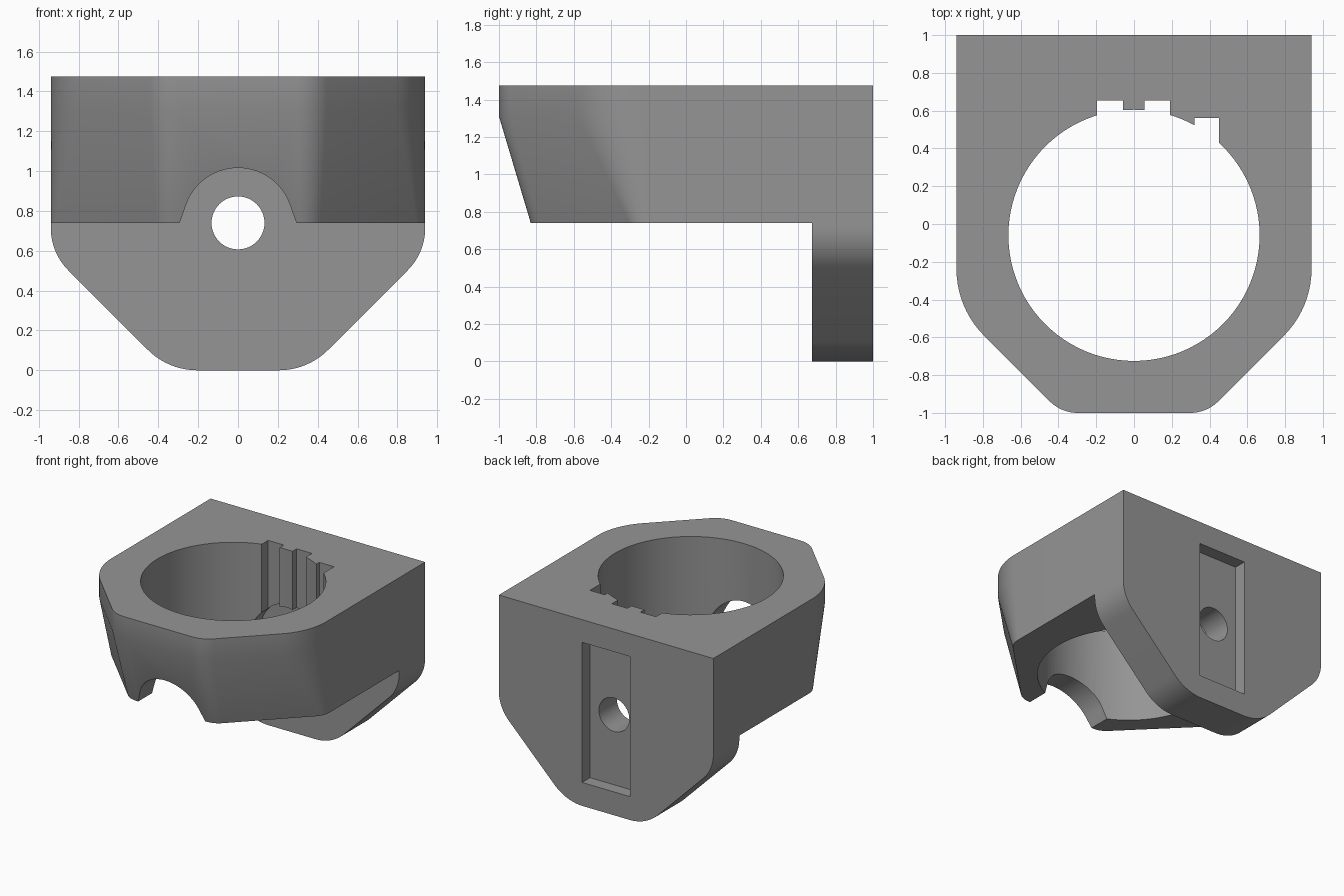
import bpy, bmesh, math
from mathutils import Vector

if "Cube" in bpy.data.objects:
    bpy.data.objects.remove(bpy.data.objects["Cube"])

grey = bpy.data.materials.new("plain grey")
grey.diffuse_color = (0.3, 0.3, 0.3, 1)
grey.use_nodes = True
grey.node_tree.nodes["Principled BSDF"].inputs["Base Color"].default_value = grey.diffuse_color


def rounded(corners, steps=10):
    """Outline with each (x, y, radius) corner rounded by an arc."""
    out, n = [], len(corners)
    for i, (x, y, r) in enumerate(corners):
        p = Vector((x, y))
        if r == 0:
            out.append(p)
            continue
        a = (Vector(corners[i - 1][:2]) - p).normalized()
        b = (Vector(corners[(i + 1) % n][:2]) - p).normalized()
        half = a.angle(b) / 2
        centre = p + (a + b).normalized() * (r / math.sin(half))
        start = p + a * (r / math.tan(half)) - centre
        end = p + b * (r / math.tan(half)) - centre
        total = start.angle(end)
        for k in range(steps + 1):
            t = k / steps
            out.append(centre + (start * math.sin((1 - t) * total)
                                 + end * math.sin(t * total)) / math.sin(total))
    return out


def loft(name, rings):
    """Solid through equal-length rings of 3D points."""
    bm = bmesh.new()
    loops = [[bm.verts.new(p) for p in ring] for ring in rings]
    n = len(loops[0])
    for lo, hi in zip(loops, loops[1:]):
        for i in range(n):
            j = (i + 1) % n
            bm.faces.new((lo[i], lo[j], hi[j], hi[i]))
    bm.faces.new(loops[0])
    bm.faces.new(loops[-1])
    bmesh.ops.recalc_face_normals(bm, faces=bm.faces)
    mesh = bpy.data.meshes.new(name)
    bm.to_mesh(mesh)
    bm.free()
    mesh.materials.append(grey)
    ob = bpy.data.objects.new(name, mesh)
    bpy.context.collection.objects.link(ob)
    return ob


def along_z(name, pts, z0, z1):
    return loft(name, [[(x, y, z) for x, y in pts] for z in (z0, z1)])


def along_y(name, pts, y0, y1):
    return loft(name, [[(x, y, z) for x, z in pts] for y in (y0, y1)])


def rect(x0, x1, y0, y1):
    return [(x0, y0), (x1, y0), (x1, y1), (x0, y1)]


def circle(cx, cy, r, n):
    return [(cx + r * math.cos(math.tau * i / n), cy + r * math.sin(math.tau * i / n))
            for i in range(n)]


def combine(target, tool, operation="DIFFERENCE"):
    tool.hide_render = True
    mod = target.modifiers.new(tool.name, "BOOLEAN")
    mod.operation, mod.solver, mod.object = operation, "EXACT", tool
    bpy.context.view_layer.objects.active = target
    bpy.ops.object.modifier_apply(modifier=mod.name)
    bpy.data.objects.remove(tool)


W, TOP, MID, BACK = 0.94, 1.475, 0.74, 0.675


def collar_outline(front, chamfer, r_side, r_front):
    return rounded([(-W, 1, 0), (-W, W - chamfer, r_side), (-chamfer - front, front, r_front),
                    (chamfer + front, front, r_front), (W, W - chamfer, r_side), (W, 1, 0)])


# Collar block: upright upper band, front tapering inward below it
upper = collar_outline(-1, 1.385, 0.5, 0.21)
lower = collar_outline(-0.83, 1.2, 0.15, 0.15)
bracket = loft("bracket", [[(x, y, z) for x, y in ring]
                           for ring, z in ((lower, MID), (upper, 1.31), (upper, TOP))])

# Main bore, arch under the collar, and three key slots
combine(bracket, along_z("bore", circle(0, -0.06, 0.665, 96), 0.5, 1.7))
arch = [(0.293, MID - 0.2), (0.293, MID)]
arch += [(0.276 * math.cos(math.radians(a)), MID + 0.276 * math.sin(math.radians(a)))
         for a in range(20, 161, 5)]
arch += [(-0.293, MID), (-0.293, MID - 0.2)]
combine(bracket, along_y("arch", arch, -1.2, BACK))
for x0, x1, y1 in ((-0.195, -0.058, 0.655), (0.055, 0.19, 0.655), (0.32, 0.45, 0.56)):
    combine(bracket, along_z("key_slot", rect(x0, x1, 0.2, y1), 0.5, 1.7))

# Back plate hanging below the collar
plate = rounded([(-W, TOP, 0), (-W, 0.59, 0.3), (-0.35, 0, 0.35),
                 (0.35, 0, 0.35), (W, 0.59, 0.3), (W, TOP, 0)])
combine(bracket, along_y("back_plate", plate, BACK, 1), "UNION")

# Pocket and bolt hole in the back plate
combine(bracket, along_y("pocket", rect(-0.21, 0.21, 0.185, 1.295), 0.9, 1.2))
combine(bracket, along_y("bolt_hole", circle(0, MID, 0.133, 48), 0.3, 1.2))

bpy.ops.object.select_all(action="DESELECT")
bracket.select_set(True)
bpy.context.view_layer.objects.active = bracket
bpy.ops.object.shade_smooth_by_angle(angle=math.radians(30))
